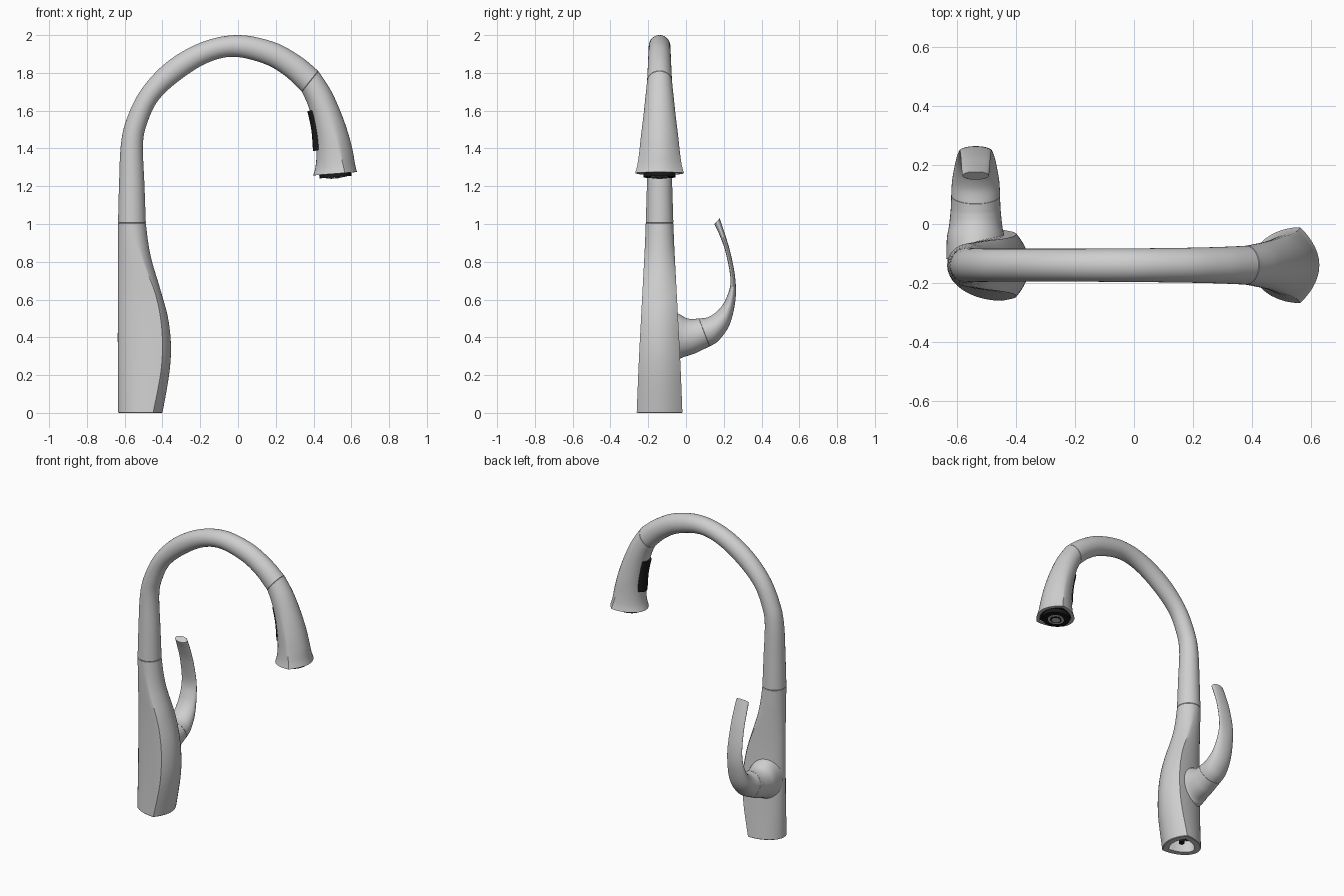
import bpy, bmesh, math
from mathutils import Vector

cube = bpy.data.objects.get("Cube")
if cube:
    bpy.data.objects.remove(cube, do_unlink=True)


def material(name, value, rough):
    m = bpy.data.materials.new(name)
    m.use_nodes = True
    color = (value, value, value, 1)
    m.diffuse_color = color
    node = m.node_tree.nodes["Principled BSDF"]
    node.inputs["Base Color"].default_value = color
    node.inputs["Roughness"].default_value = rough
    return m


METAL = material("light grey metal", 0.62, 0.4)
BLACK = material("black rubber", 0.01, 0.6)
AXIS_Y = -0.14    # depth of the main body and spout
HANDLE_X = -0.538


def spline(keys, steps=7):
    """Catmull-Rom through tuples of section values, with tight end samples."""
    out = []
    last = len(keys) - 2
    for i in range(last + 1):
        a, b, c, d = (keys[max(0, min(last + 1, j))] for j in range(i - 1, i + 3))
        ts = [s / steps for s in range(steps)]
        if i == 0:
            ts.insert(1, 0.03)
        if i == last:
            ts += [0.97, 1.0]
        for t in ts:
            out.append([q + 0.5 * t * (r - p + t * (2 * p - 5 * q + 4 * r - s
                        + t * (3 * (q - r) + s - p)))
                        for p, q, r, s in zip(a, b, c, d)])
    return out


def section(key, place, side, half=20):
    """Shield-like ring between two outline points; k blends round to creased."""
    p, q = place(*key[0:2]), place(*key[2:4])
    f, width, k = key[4:]
    o, chord = p.lerp(q, f), q - p
    ring = []
    for i in range(half):
        t = math.pi * (i / half - 0.5)
        c = math.cos(t)
        ring.append(o + chord * (1 - f) * (c + k * (c * c - c)) + side * width * math.sin(t))
    for i in range(half):
        t = math.pi * (0.5 - i / half)
        ring.append(o - chord * f * math.cos(t) + side * width * math.sin(t))
    return ring


def finish(obj, angle=30):
    bpy.ops.object.select_all(action="DESELECT")
    obj.select_set(True)
    bpy.context.view_layer.objects.active = obj
    bpy.ops.object.shade_smooth_by_angle(angle=math.radians(angle))


def loft(name, keys, place, side, mats=(METAL,), recess=None):
    bm = bmesh.new()
    rings = [section(k, place, side) for k in spline(keys)]
    # Slightly narrowed ends leave a fine seam between neighbouring parts
    for end in (0, -1):
        mid = sum(rings[end], Vector()) / len(rings[end])
        rings[end] = [mid + (v - mid) * 0.965 for v in rings[end]]
    loops = [[bm.verts.new(v) for v in r] for r in rings]
    n = len(loops[0])
    for a, b in zip(loops, loops[1:]):
        for i in range(n):
            bm.faces.new((a[i], a[(i + 1) % n], b[(i + 1) % n], b[i]))
    caps = [bm.faces.new(loops[0]), bm.faces.new(loops[-1])]
    bmesh.ops.recalc_face_normals(bm, faces=bm.faces)
    if recess:
        index, rim, depth = recess
        cap = caps[index]
        bmesh.ops.inset_region(bm, faces=[cap], thickness=rim)
        inner = bmesh.ops.extrude_discrete_faces(bm, faces=[cap])["faces"][0]
        inner.normal_update()
        shift = inner.normal * -depth
        old = list(inner.verts)
        bmesh.ops.translate(bm, verts=old, vec=shift)
        inner.material_index = len(mats) - 1
    mesh = bpy.data.meshes.new(name)
    bm.to_mesh(mesh)
    bm.free()
    for m in mats:
        mesh.materials.append(m)
    obj = bpy.data.objects.new(name, mesh)
    bpy.context.collection.objects.link(obj)
    finish(obj)
    return obj


def disc(name, place, radius, depth, mat, tilt=0.0):
    bpy.ops.mesh.primitive_cylinder_add(vertices=32, radius=radius, depth=depth,
                                        location=place, rotation=(0, tilt, 0))
    obj = bpy.context.object
    obj.name = name
    obj.data.materials.append(mat)
    finish(obj)


def spout_plane(a, b):
    return Vector((a, AXIS_Y, b))


def handle_plane(a, b):
    return Vector((HANDLE_X, a, b))


X, Y = Vector((1, 0, 0)), Vector((0, 1, 0))

# Body: height, front edge, crease fraction, half width, crease strength
body = [(0, -.40, .79, .121, 1), (.2, -.365, .83, .113, 1), (.35, -.355, .84, .106, 1),
        (.5, -.37, .85, .098, 1), (.65, -.41, .85, .09, .95), (.8, -.455, .73, .082, .6),
        (.9, -.475, .6, .077, .2), (1.005, -.488, .5, .073, 0)]
loft("body", [(-.635, z, x, z, f, w, k) for z, x, f, w, k in body],
     spout_plane, Y, recess=(0, .035, .08))

# Gooseneck: outer point, inner point, half width
neck = [(-.635, 1.005, -.488, 1.005, .073), (-.63, 1.2, -.495, 1.2, .067),
        (-.62, 1.42, -.503, 1.42, .06), (-.588, 1.56, -.482, 1.53, .057),
        (-.51, 1.715, -.422, 1.655, .056), (-.373, 1.86, -.304, 1.765, .056),
        (-.19, 1.963, -.158, 1.855, .056), (0, 2.0, -.02, 1.885, .057),
        (.19, 1.963, .14, 1.848, .059), (.33, 1.888, .25, 1.784, .062),
        (.425, 1.81, .338, 1.70, .066)]
loft("neck", [(*n[:4], .5, n[4], 0) for n in neck], spout_plane, Y)

# Flared spray head with a dark recessed face
head = [(.338, 1.70, .425, 1.81, .5, .066, 0), (.37, 1.63, .49, 1.71, .5, .075, 0),
        (.395, 1.54, .545, 1.59, .55, .086, .2), (.412, 1.44, .585, 1.475, .6, .099, .5),
        (.415, 1.36, .608, 1.385, .65, .108, .8), (.41, 1.30, .62, 1.315, .7, .118, 1),
        (.398, 1.257, .63, 1.275, .72, .129, 1)]
loft("spray_head", head, spout_plane, Y, (METAL, BLACK), recess=(1, .018, .008))
TILT = -.078
disc("spray_face", (.515, AXIS_Y, 1.262), .085, .028, BLACK, TILT)
disc("nozzle_ring", (.515, AXIS_Y, 1.261), .05, .032, METAL, TILT)
disc("nozzle_gap", (.515, AXIS_Y, 1.26), .036, .034, BLACK, TILT)
disc("nozzle_center", (.515, AXIS_Y, 1.259), .026, .036, METAL, TILT)

# Spray button on the inner side of the head
loft("spray_button", [(.367, 1.597, .41, 1.605, .8, .045, 0),
                      (.388, 1.5, .43, 1.51, .8, .045, 0),
                      (.397, 1.385, .44, 1.395, .8, .045, 0)], spout_plane, Y, (BLACK,))

# Handle hub, blended out of the back of the body
hub = [(-.12, .25, -.12, .55, .1), (-.05, .275, -.05, .53, .098),
       (-.02, .293, 0, .503, .091), (.04, .312, .03, .497, .086),
       (.075, .328, .05, .498, .084), (.125, .352, .068, .50, .083)]
loft("handle_hub", [(*h[:4], .5, h[4], 0) for h in hub], handle_plane, X)

# Curled lever
lever = [(.125, .352, .068, .50, .083), (.175, .385, .12, .508, .08),
         (.232, .47, .175, .548, .07), (.262, .6, .214, .61, .06),
         (.26, .72, .236, .70, .054), (.235, .85, .211, .845, .05),
         (.205, .95, .178, .94, .048), (.178, 1.03, .15, 1.0, .045)]
loft("handle_lever", [(*h[:4], .5, h[4], 0) for h in lever], handle_plane, X)

# Supply inlets inside the base
for i, dy in enumerate((-.03, .03)):
    disc("inlet_" + str(i + 1), (-.53, AXIS_Y + dy, .065), .018, .04, BLACK)
